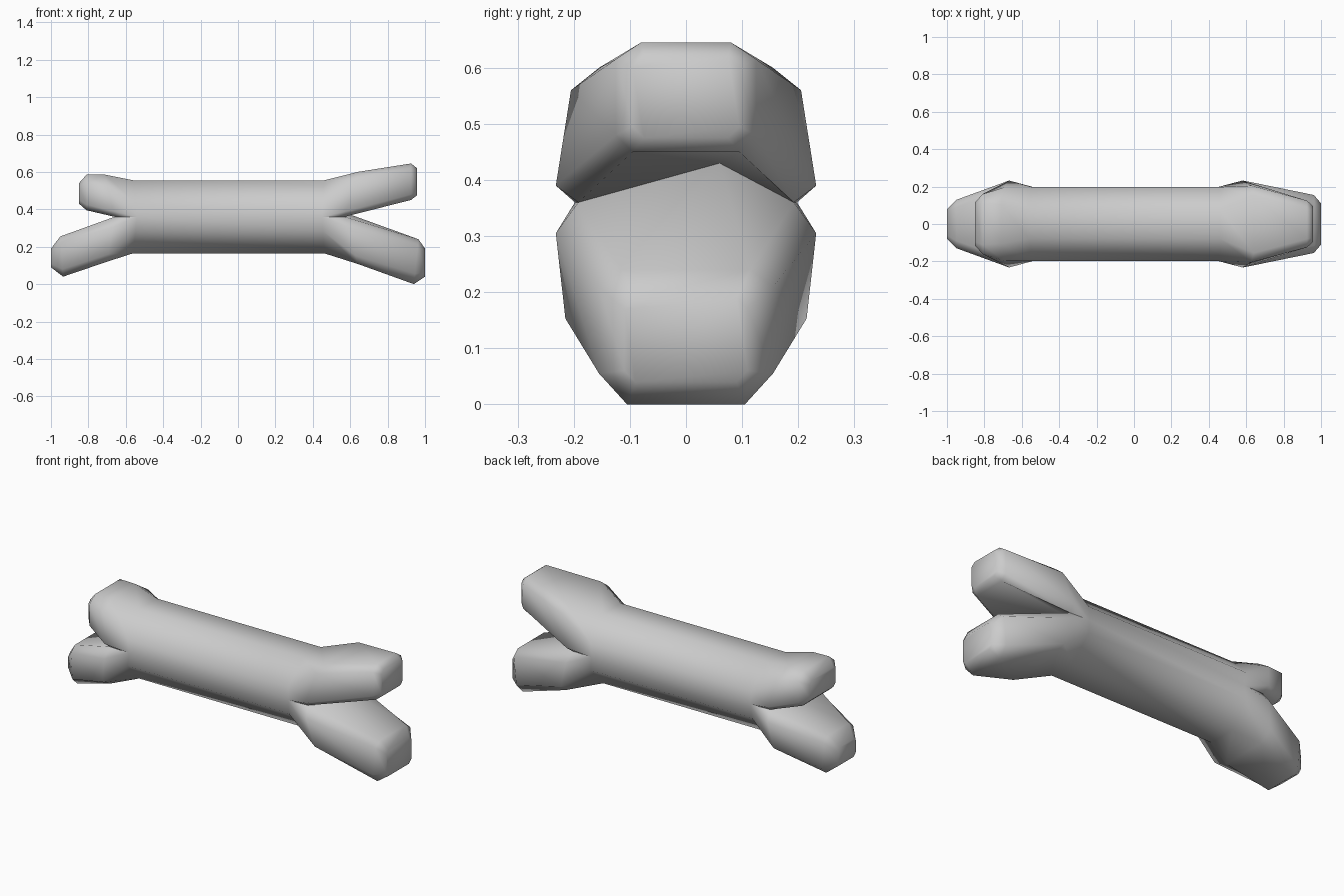
import bpy, bmesh

if "Cube" in bpy.data.objects:
    bpy.data.objects.remove(bpy.data.objects["Cube"])

SEAM = 0.36
bm = bmesh.new()

# Deep middle point of the hollow between the two knobs at each end
crotch_left = bm.verts.new((-0.50, 0.0, 0.385))
crotch_right = bm.verts.new((0.44, 0.06, 0.43))


def ring(xt, zt, xb, zb, yt, yb, top, bot):
    """Chamfered section; yt/yb upper and lower side half widths, top/bot chamfers (dy, dz)."""
    h = zt - zb
    half = [(yb - bot[0], zb), (yb, zb + bot[1]), (yt, zt - top[1]), (yt - top[0], zt)]
    pts = half + [(-a, z) for a, z in reversed(half)]
    return [(xb + (xt - xb) * (z - zb) / h, a, z) for a, z in pts]


def loft(rings, seam_side):
    """Loft end to end, open along the seam, with the inner knob sides fanned into the hollows."""
    loops = [[bm.verts.new(p) for p in r] for r in rings]
    for n, (a, b) in enumerate(zip(loops, loops[1:])):
        for i in range(8):
            j = (i + 1) % 8
            if i != seam_side or n in (0, 6):
                bm.faces.new((a[i], a[j], b[j], b[i]))
            elif n in (1, 5):
                p, q, c = (a, b, crotch_left) if n == 1 else (b, a, crotch_right)
                for u, v in ((q[i], p[i]), (p[i], p[j]), (p[j], q[j])):
                    bm.faces.new((u, v, c))
    bm.faces.new(loops[0])
    bm.faces.new(loops[-1])


C, N = (0.12, 0.12), (0, 0)
E = (0.02, 0.02)

# Upper half: left knob, shaft, right knob
loft([
    ring(-0.85, 0.54, -0.85, 0.43, 0.115, 0.115, E, E),
    ring(-0.81, 0.585, -0.81, 0.395, 0.16, 0.16, (0.05, 0.04), (0.04, 0.03)),
    ring(-0.71, 0.585, -0.66, SEAM, 0.195, 0.232, (0.09, 0.06), (0.04, 0.03)),
    ring(-0.56, 0.555, -0.54, SEAM, 0.198, 0.198, C, N),
    ring(0.46, 0.555, 0.45, SEAM, 0.198, 0.198, C, N),
    ring(0.64, 0.60, 0.57, SEAM, 0.205, 0.232, (0.05, 0.04), (0.04, 0.03)),
    ring(0.925, 0.645, 0.925, 0.45, 0.125, 0.125, (0.045, 0.03), (0.03, 0.03)),
    ring(0.957, 0.62, 0.957, 0.475, 0.095, 0.095, E, E)], 7)

# Lower half: left knob, shaft, right knob
loft([
    ring(-1.0, 0.19, -1.0, 0.09, 0.08, 0.08, E, E),
    ring(-0.95, 0.255, -0.935, 0.04, 0.13, 0.13, (0.04, 0.03), (0.04, 0.04)),
    ring(-0.66, SEAM, -0.70, 0.12, 0.232, 0.212, (0.04, 0.055), (0.08, 0.04)),
    ring(-0.54, SEAM, -0.56, 0.165, 0.198, 0.198, N, C),
    ring(0.45, SEAM, 0.46, 0.165, 0.198, 0.198, N, C),
    ring(0.57, SEAM, 0.64, 0.108, 0.232, 0.215, (0.04, 0.055), (0.06, 0.045)),
    ring(0.965, 0.24, 0.94, 0.0, 0.155, 0.155, (0.04, 0.03), (0.05, 0.055)),
    ring(1.0, 0.19, 1.0, 0.04, 0.11, 0.11, E, E)], 3)

# Weld both halves into one closed bone
bmesh.ops.remove_doubles(bm, verts=bm.verts, dist=0.001)
bmesh.ops.recalc_face_normals(bm, faces=bm.faces)
me = bpy.data.meshes.new("bone")
bm.to_mesh(me)
bm.free()
bone = bpy.data.objects.new("bone", me)
bpy.context.collection.objects.link(bone)
bone.select_set(True)
bpy.context.view_layer.objects.active = bone
bpy.ops.object.shade_smooth_by_angle(angle=1.2)
